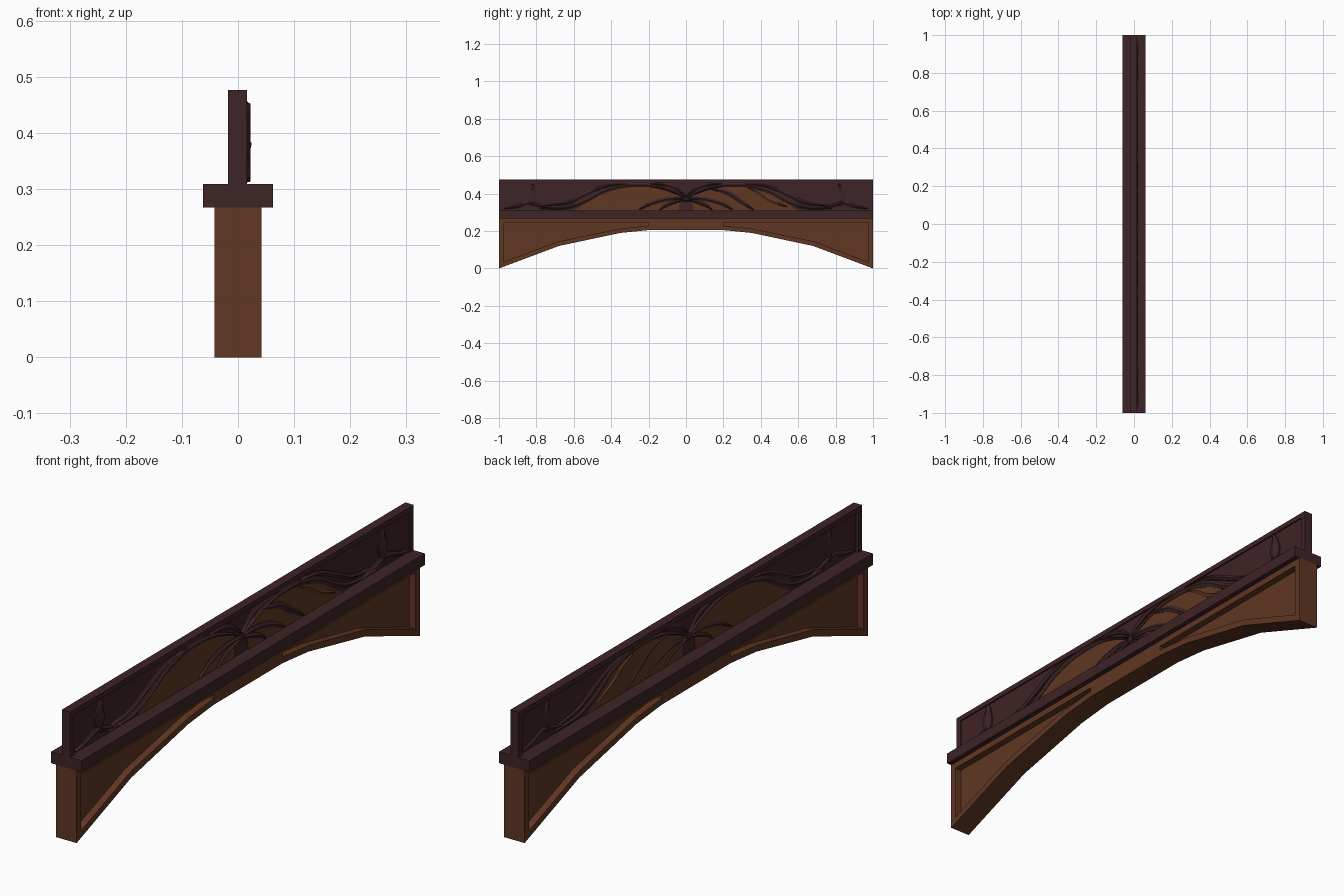
import bpy, bmesh, math
from mathutils import Vector

cube = bpy.data.objects.get("Cube")
if cube:
    bpy.data.objects.remove(cube, do_unlink=True)


def material(name, rgb):
    m = bpy.data.materials.new(name)
    m.use_nodes = True
    m.diffuse_color = (*rgb, 1)
    bsdf = next(n for n in m.node_tree.nodes if n.type == 'BSDF_PRINCIPLED')
    bsdf.inputs["Base Color"].default_value = (*rgb, 1)
    bsdf.inputs["Roughness"].default_value = 0.8
    return m


DARK = material("dark walnut", (0.048, 0.017, 0.019))
BROWN = material("warm brown wood", (0.115, 0.038, 0.017))
CARVE_X = 0.0035   # the carving sits slightly off the board's middle


def finish(name, bm, mat):
    bmesh.ops.recalc_face_normals(bm, faces=bm.faces[:])
    me = bpy.data.meshes.new(name)
    bm.to_mesh(me)
    bm.free()
    me.materials.append(mat)
    ob = bpy.data.objects.new(name, me)
    bpy.context.collection.objects.link(ob)
    return ob


def prism(name, outline, x0, x1, mat, side=1):
    """Extrude a (y, z) outline across x."""
    bm = bmesh.new()
    face = bm.faces.new([bm.verts.new((x0, side * y, z)) for y, z in outline])
    ext = bmesh.ops.extrude_face_region(bm, geom=[face])
    moved = [v for v in ext["geom"] if isinstance(v, bmesh.types.BMVert)]
    bmesh.ops.translate(bm, verts=moved, vec=(x1 - x0, 0, 0))
    return finish(name, bm, mat)


def box(name, y0, y1, z0, z1, x0, x1, mat):
    return prism(name, [(y0, z0), (y1, z0), (y1, z1), (y0, z1)], x0, x1, mat)


def smooth_path(pts, steps=4):
    """Catmull-Rom curve through the points."""
    p = [Vector(q) for q in pts]
    p = [2 * p[0] - p[1]] + p + [2 * p[-1] - p[-2]]
    out = []
    for a, b, c, d in zip(p, p[1:], p[2:], p[3:]):
        for i in range(steps):
            t = i / steps
            out.append(0.5 * (2 * b + (c - a) * t + (2 * a - 5 * b + 4 * c - d) * t * t
                              + (3 * b - a - 3 * c + d) * t ** 3))
    return out + [p[-2]]


def ribbon(name, pts, width, side, mat=DARK, edge=0.012, ridge=0.0185):
    """Tapered, ridged vine that shows on both faces of the board."""
    path = smooth_path(pts)
    bm = bmesh.new()
    rings = []
    n = len(path) - 1
    for i, p in enumerate(path):
        d = (path[min(i + 1, n)] - path[max(i - 1, 0)]).normalized()
        w = width * (0.2 + 0.8 * math.sin(math.pi * i / n))
        off = Vector((-d.y, d.x)) * w
        l, r = p + off, p - off
        ring = [(edge, l), (ridge, p), (edge, r), (-edge, r), (-ridge, p), (-edge, l)]
        rings.append([bm.verts.new((CARVE_X + x, side * q.x, min(max(q.y, 0.309), 0.457)))
                      for x, q in ring])
    for a, b in zip(rings, rings[1:]):
        for k in range(6):
            j = (k + 1) % 6
            bm.faces.new((a[k], a[j], b[j], b[k]))
    bm.faces.new(rings[0])
    bm.faces.new(rings[-1])
    return finish(name, bm, mat)


# Arched lower beam with a sunken panel on each half
arch = [(0.2, 0.205), (0.35, 0.19), (0.68, 0.12), (1, 0)]
pocket = [(0.975, 0.243), (0.975, 0.035), (0.68, 0.145), (0.35, 0.213), (0.2, 0.228)]
rim = arch + [(1, 0.267), (0.2, 0.267), (0.2, 0.243)] + pocket
box("arch_center", -0.2, 0.2, 0.205, 0.267, -0.042, 0.042, BROWN)

# Ledge between arch and carved board
box("ledge", -1, 1, 0.267, 0.309, -0.062, 0.062, DARK)

# Carved board: frame and sunken back panel
box("board_top_rail", -1, 1, 0.457, 0.476, -0.018, 0.016, DARK)
box("board_back_panel", -0.978, 0.978, 0.309, 0.457, -0.008, 0.010, DARK)

# Brown field behind the vines, and the vine paths on each half
field = [(0.04, 0.309), (0.6, 0.309), (0.53, 0.35), (0.45, 0.4), (0.36, 0.436),
         (0.26, 0.447), (0.15, 0.435), (0.03, 0.385)]
vines = {
    "main_vine": ([(0.78, 0.32), (0.64, 0.325), (0.54, 0.36), (0.45, 0.41),
                   (0.35, 0.44), (0.25, 0.447), (0.14, 0.433), (0, 0.38)], 0.013),
    "outer_vine": ([(0.76, 0.335), (0.64, 0.35), (0.54, 0.395), (0.44, 0.437),
                    (0.32, 0.452)], 0.010),
    "lower_leaf": ([(0, 0.375), (0.09, 0.372), (0.18, 0.35), (0.25, 0.315)], 0.012),
    "inner_leaf": ([(0, 0.37), (0.06, 0.355), (0.11, 0.335), (0.14, 0.313)], 0.009),
    "upper_leaf": ([(0, 0.385), (0.05, 0.425), (0.11, 0.447), (0.19, 0.452)], 0.010),
    "bud_tendril": ([(0.97, 0.32), (0.91, 0.33), (0.84, 0.35), (0.78, 0.335),
                     (0.7, 0.316)], 0.010),
    "bud": ([(0.82, 0.335), (0.825, 0.37), (0.825, 0.405), (0.82, 0.452)], 0.026),
}

for side, label in ((-1, "front"), (1, "back")):
    prism(f"arch_rim_{label}", rim, -0.042, 0.042, BROWN, side)
    prism(f"arch_panel_{label}", pocket + [(0.2, 0.243)], -0.016, 0.016, BROWN, side)
    y0, y1 = sorted((side * 0.978, side))
    box(f"board_end_{label}", y0, y1, 0.309, 0.457, -0.018, 0.016, DARK)
    prism(f"carving_field_{label}", field, -0.010, 0.0135, BROWN, side)
    for name, (pts, width) in vines.items():
        ribbon(f"{name}_{label}", pts, width, side)

# Extra sweeping leaf and brown vine on the back half only
ribbon("sweeping_leaf", [(0.12, 0.43), (0.22, 0.405), (0.29, 0.36), (0.36, 0.315)], 0.014, 1)
ribbon("brown_vine", [(0.33, 0.435), (0.39, 0.405), (0.45, 0.365), (0.54, 0.33)],
       0.014, 1, BROWN)

# Central flower boss
bm = bmesh.new()
bmesh.ops.create_icosphere(bm, subdivisions=1, radius=1)
bmesh.ops.scale(bm, vec=(0.0235, 0.028, 0.022), verts=bm.verts[:])
bmesh.ops.translate(bm, vec=(CARVE_X, 0, 0.372), verts=bm.verts[:])
finish("flower_boss", bm, DARK)
